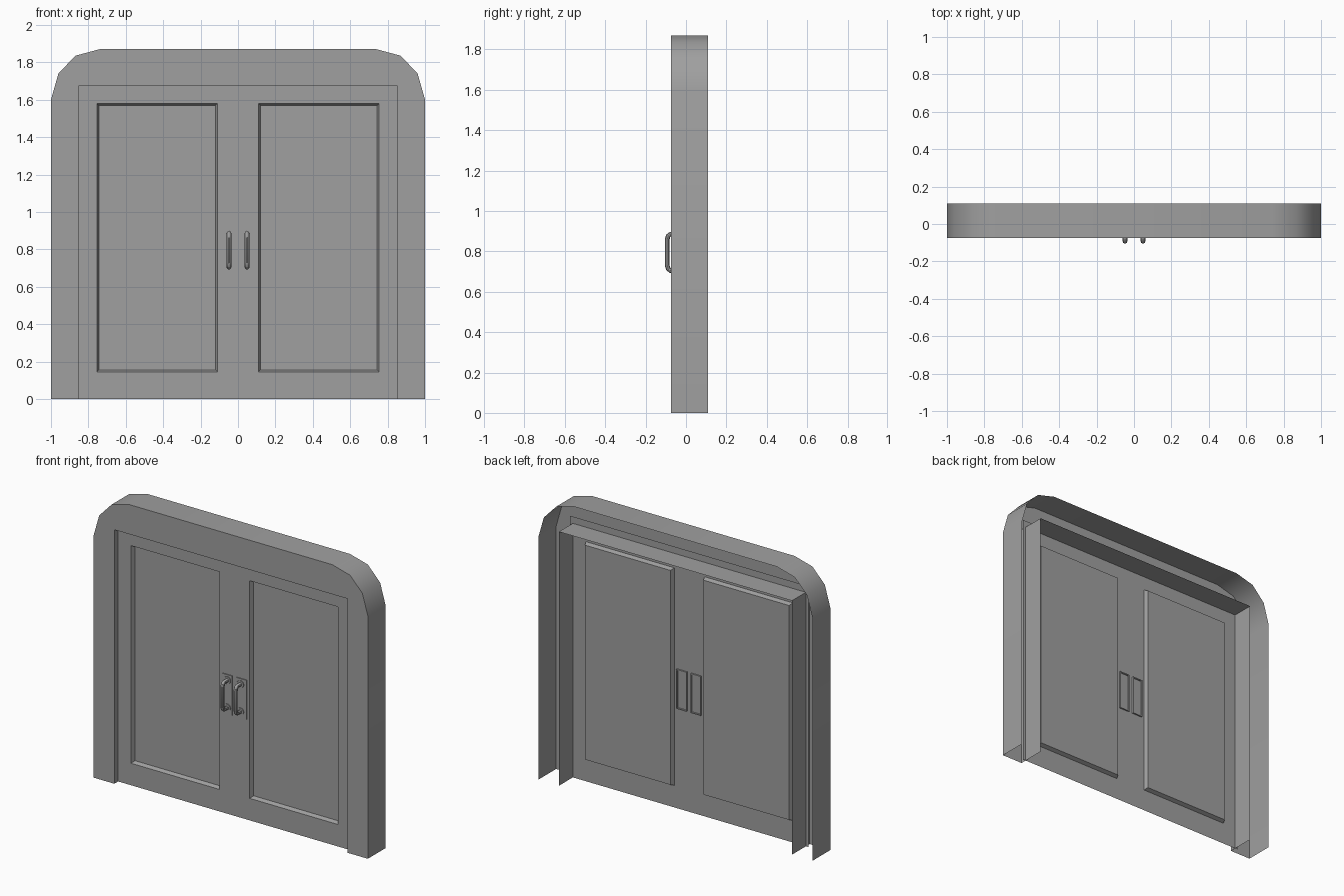
import bpy, bmesh, math
from mathutils import Vector

if "Cube" in bpy.data.objects:
    bpy.data.objects.remove(bpy.data.objects["Cube"])

grey = bpy.data.materials.new("plain grey")
grey.use_nodes = True
grey.diffuse_color = (0.35, 0.35, 0.35, 1)
grey.node_tree.nodes["Principled BSDF"].inputs["Base Color"].default_value = grey.diffuse_color

FRONT, BACK, DOOR = -0.075, 0.11, -0.035


def finish(bm, name, smooth=False):
    mesh = bpy.data.meshes.new(name)
    bm.to_mesh(mesh)
    bm.free()
    mesh.materials.append(grey)
    ob = bpy.data.objects.new(name, mesh)
    bpy.context.collection.objects.link(ob)
    if smooth:
        bpy.ops.object.select_all(action="DESELECT")
        ob.select_set(True)
        bpy.context.view_layer.objects.active = ob
        bpy.ops.object.shade_smooth_by_angle(angle=math.radians(35))
    return ob


def strip(name, path, y0, y1, smooth=False):
    """Open wall following an x-z path, swept along y."""
    bm = bmesh.new()
    rows = [[bm.verts.new((x, y, z)) for x, z in path] for y in (y0, y1)]
    for i in range(len(path) - 1):
        bm.faces.new((rows[0][i], rows[0][i + 1], rows[1][i + 1], rows[1][i]))
    return finish(bm, name, smooth)


def mirrored(half):
    return [(-x, z) for x, z in half] + [(x, z) for x, z in reversed(half)]


# Arched surround: front face, outer rim and inner reveal, open at back and bottom
outer = mirrored([(1, 0), (1, 1.6), (0.96, 1.74), (0.87, 1.835), (0.74, 1.87)])
inner = mirrored([(0.85, 0), (0.85, 1.675)])

bm = bmesh.new()
bm.faces.new([bm.verts.new((x, FRONT, z)) for x, z in outer + inner[::-1]])
bmesh.ops.triangulate(bm, faces=bm.faces[:])
bmesh.ops.recalc_face_normals(bm, faces=bm.faces[:])
for f in bm.faces:
    if f.normal.y > 0:
        f.normal_flip()
finish(bm, "frame_front")
strip("frame_rim", outer, BACK, FRONT, True)
strip("frame_reveal", inner, FRONT, BACK)

# Double door sheet with two recessed panels
xs = [-0.87, -0.755, -0.11, 0.11, 0.755, 0.87]
zs = [0, 0.145, 1.58, 1.72]
bm = bmesh.new()
grid = [[bm.verts.new((x, DOOR, z)) for x in xs] for z in zs]
panels = []
for r in range(len(zs) - 1):
    for c in range(len(xs) - 1):
        f = bm.faces.new((grid[r][c], grid[r][c + 1], grid[r + 1][c + 1], grid[r + 1][c]))
        if r == 1 and c in (1, 3):
            panels.append(f)
bm.normal_update()
bmesh.ops.inset_individual(bm, faces=panels, thickness=0.015, depth=-0.025)
finish(bm, "double_door")


def plate(name, x, y, z, sx, sy, sz, side):
    """Thin plate with a sunken centre on the face pointing along side."""
    bm = bmesh.new()
    bmesh.ops.create_cube(bm, size=1)
    bmesh.ops.scale(bm, vec=(sx, sy, sz), verts=bm.verts)
    bmesh.ops.translate(bm, vec=(x, y, z), verts=bm.verts)
    if side > 0:
        face = [f for f in bm.faces if f.normal.y * side > 0.9]
        bmesh.ops.inset_individual(bm, faces=face, thickness=0.01, depth=0)
        bmesh.ops.inset_individual(bm, faces=face, thickness=0.002, depth=-0.006)
    finish(bm, name)


def tube(name, x, path, radius, sides=10):
    """Round bar following a y-z path, with rings mitred at the bends."""
    bm = bmesh.new()
    pts = [Vector((x, y, z)) for y, z in path]
    rings = []
    for i, p in enumerate(pts):
        d = (pts[min(i + 1, len(pts) - 1)] - pts[max(i - 1, 0)]).normalized()
        side = Vector((1, 0, 0))
        up = d.cross(side)
        rings.append([bm.verts.new(p + radius * (side * math.cos(a) + up * math.sin(a)))
                      for a in (math.tau * k / sides for k in range(sides))])
    for a, b in zip(rings, rings[1:]):
        for k in range(sides):
            n = (k + 1) % sides
            bm.faces.new((a[k], a[n], b[n], b[k]))
    bmesh.ops.recalc_face_normals(bm, faces=bm.faces[:])
    finish(bm, name, True)


# Pull handles with round feet on the front, matching plates on both faces
low, high = 0.705, 0.885
half = [(DOOR, low), (-0.078, low), (-0.088, low + 0.008), (-0.093, low + 0.025)]
pull = half + [(y, low + high - z) for y, z in reversed(half)]
for label, s in (("left", 1), ("right", -1)):
    x = 0.0525 * s
    plate(label + "_front_plate", x, DOOR - 0.003, 0.79, 0.075, 0.006, 0.26, -1)
    plate(label + "_back_plate", x, DOOR + 0.005, 0.79, 0.075, 0.01, 0.26, 1)
    tube(label + "_handle", 0.048 * s, pull, 0.0125)
    for part, z in (("lower", low), ("upper", high)):
        foot = [(DOOR, z), (-0.047, z), (-0.0471, z)]
        tube(label + "_" + part + "_foot", 0.048 * s, foot, 0.024, 14)
        bm = bmesh.new()
        bmesh.ops.create_circle(bm, cap_ends=True, segments=14, radius=0.024)
        for v in bm.verts:
            v.co = Vector((v.co.x + 0.048 * s, -0.0471, v.co.y + z))
        finish(bm, label + "_" + part + "_foot_cap")
